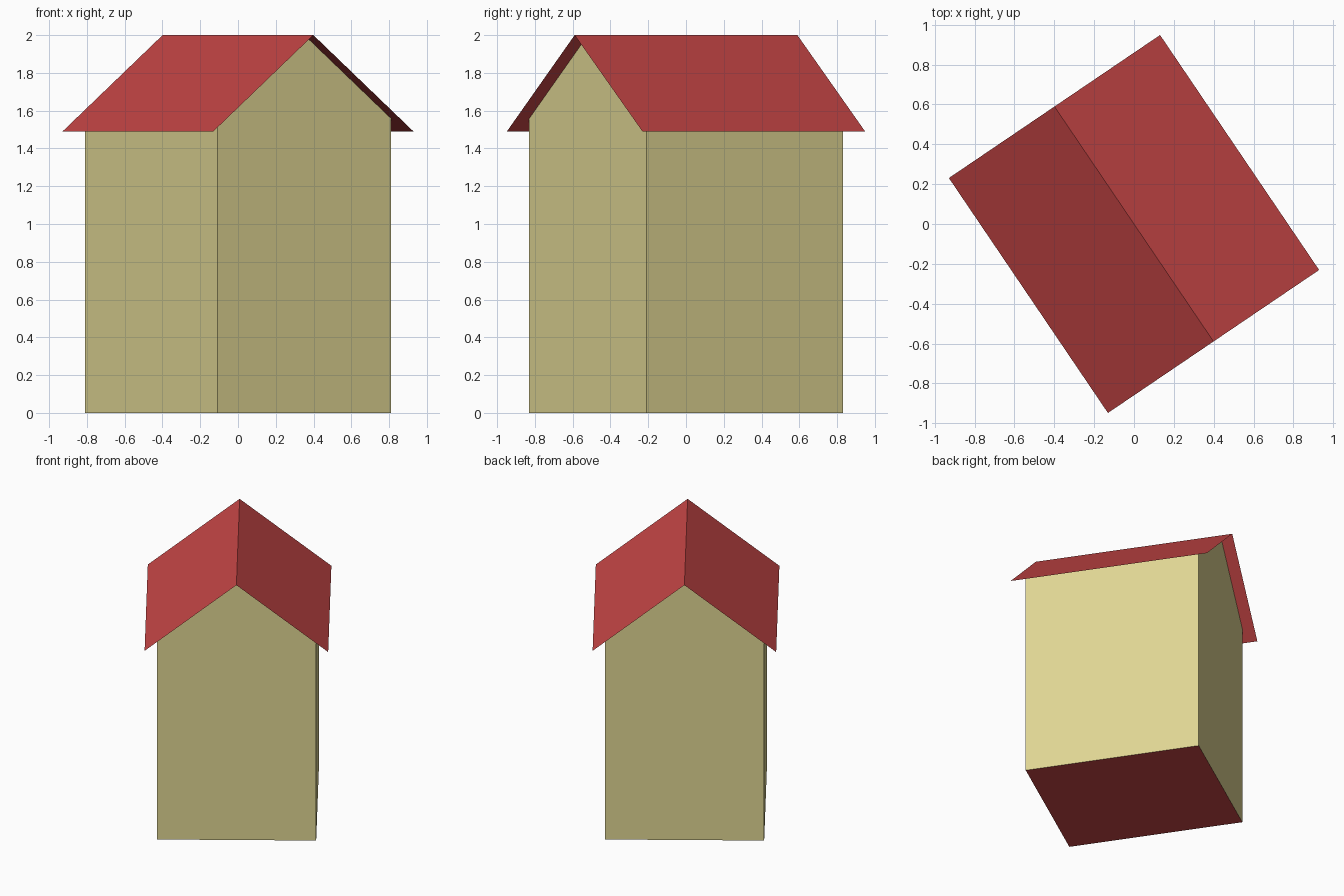
import bpy
import bmesh
import math

TURN = math.radians(34.1)      # the house stands turned on its plot
RIDGE, EAVE = 2.0, 1.49
ROOF_W, ROOF_L = 0.64, 0.712   # half width and half length
WALL_W, WALL_L = 0.555, 0.627
WALL_TOP = RIDGE - (RIDGE - EAVE) * WALL_W / ROOF_W

cube = bpy.data.objects.get("Cube")
if cube:
    bpy.data.objects.remove(cube, do_unlink=True)


def make_material(name, rgb):
    mat = bpy.data.materials.new(name)
    mat.use_nodes = True
    color = (*rgb, 1.0)
    mat.diffuse_color = color
    mat.node_tree.nodes["Principled BSDF"].inputs["Base Color"].default_value = color
    return mat


def extruded(name, profile, half_length, material, closed=False):
    """Sweep an x-z profile along y; a closed profile also gets its end faces."""
    bm = bmesh.new()
    front = [bm.verts.new((x, -half_length, z)) for x, z in profile]
    back = [bm.verts.new((x, half_length, z)) for x, z in profile]
    for i in range(len(profile) - 1):
        bm.faces.new((front[i], front[i + 1], back[i + 1], back[i]))
    if closed:
        bm.faces.new(front)
        bm.faces.new(back[::-1])
    bmesh.ops.recalc_face_normals(bm, faces=bm.faces)
    mesh = bpy.data.meshes.new(name)
    bm.to_mesh(mesh)
    bm.free()
    mesh.materials.append(material)
    obj = bpy.data.objects.new(name, mesh)
    obj.rotation_euler.z = TURN
    bpy.context.collection.objects.link(obj)
    return obj


cream = make_material("cream_wall", (0.74, 0.67, 0.29))
red = make_material("red_roof", (0.56, 0.06, 0.06))

# Walls with gable ends and a red underside; the top is left open below the roof
walls = extruded("walls", [(WALL_W, WALL_TOP), (WALL_W, 0), (-WALL_W, 0),
                           (-WALL_W, WALL_TOP), (0, RIDGE)][:4], WALL_L, cream)
walls.data.materials.append(red)
bm = bmesh.new()
bm.from_mesh(walls.data)
for side in (-1, 1):
    ring = [v for v in bm.verts if v.co.y * side > 0]
    peak = bm.verts.new((0, side * WALL_L, RIDGE))
    ring.sort(key=lambda v: math.atan2(v.co.z - 0.8, v.co.x))
    corners = sorted(ring + [peak], key=lambda v: math.atan2(v.co.z - 0.8, v.co.x))
    bm.faces.new(corners)
bmesh.ops.recalc_face_normals(bm, faces=bm.faces)
for face in bm.faces:
    level = all(v.co.z < 0.01 for v in face.verts)
    face.material_index = 1 if level else 0
    if level and face.normal.z > 0:
        face.normal_flip()
bm.to_mesh(walls.data)
bm.free()

# Thin overhanging roof
extruded("roof", [(ROOF_W, EAVE), (0, RIDGE), (-ROOF_W, EAVE)], ROOF_L, red)
